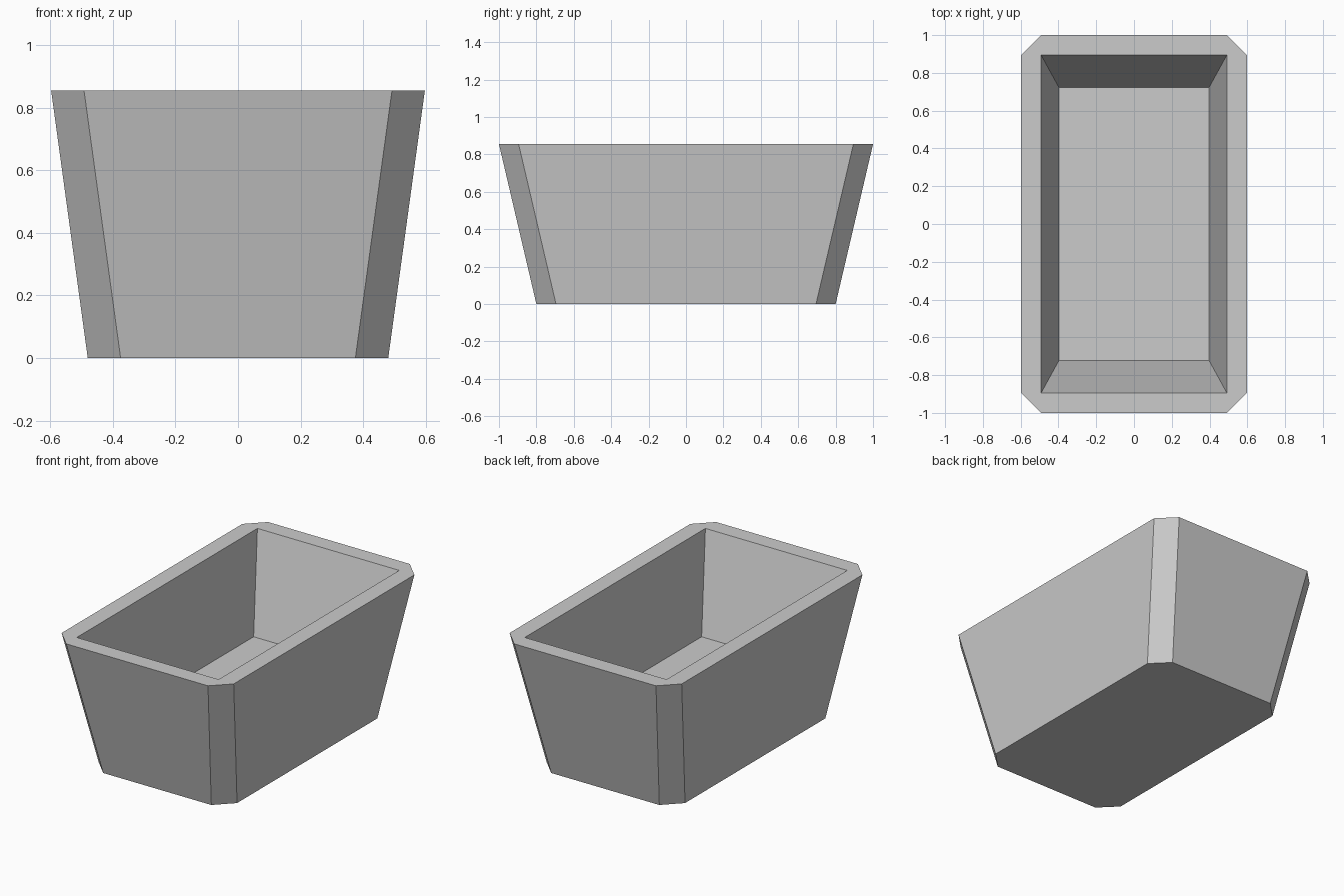
import bpy
import bmesh

cube = bpy.data.objects.get("Cube")
if cube:
    bpy.data.objects.remove(cube, do_unlink=True)

# Plain grey material
GREY = (0.6, 0.6, 0.6, 1.0)
mat = bpy.data.materials.new("plain grey")
mat.use_nodes = True
mat.diffuse_color = GREY
mat.node_tree.nodes["Principled BSDF"].inputs["Base Color"].default_value = GREY

HEIGHT, FLOOR, CHAMFER = 0.855, 0.267, 0.105


def outline(bm, hx, hy, z, cut=0.0):
    """Ring of vertices: a rectangle, with cut corners if asked."""
    ring = []
    for sx, sy in ((1, 1), (-1, 1), (-1, -1), (1, -1)):
        corner = [(hx, hy - cut), (hx - cut, hy)] if cut else [(hx, hy)]
        if sx * sy < 0:
            corner.reverse()
        ring += [bm.verts.new((sx * x, sy * y, z)) for x, y in corner]
    return ring


def bridge(bm, lower, upper):
    """Walls between two rings of equal size."""
    n = len(lower)
    for i in range(n):
        j = (i + 1) % n
        bm.faces.new((lower[i], lower[j], upper[j], upper[i]))


bm = bmesh.new()
# Tapered outer shell with cut corners
base = outline(bm, 0.48, 0.80, 0, CHAMFER)
rim = outline(bm, 0.597, 1.0, HEIGHT, CHAMFER)
bm.faces.new(base)
bridge(bm, base, rim)

# Tapered rectangular hollow
mouth = outline(bm, 0.492, 0.895, HEIGHT)
floor = outline(bm, 0.397, 0.722, FLOOR)
bm.faces.new(floor)
bridge(bm, floor, mouth)

# Flat rim: a corner triangle and a side strip per corner
for i in range(4):
    a, b, c = rim[2 * i], rim[2 * i + 1], rim[(2 * i + 2) % 8]
    bm.faces.new((a, b, mouth[i]))
    bm.faces.new((b, c, mouth[(i + 1) % 4], mouth[i]))

bmesh.ops.recalc_face_normals(bm, faces=bm.faces)
mesh = bpy.data.meshes.new("planter_box")
bm.to_mesh(mesh)
bm.free()
mesh.materials.append(mat)
bpy.context.collection.objects.link(bpy.data.objects.new("planter_box", mesh))
